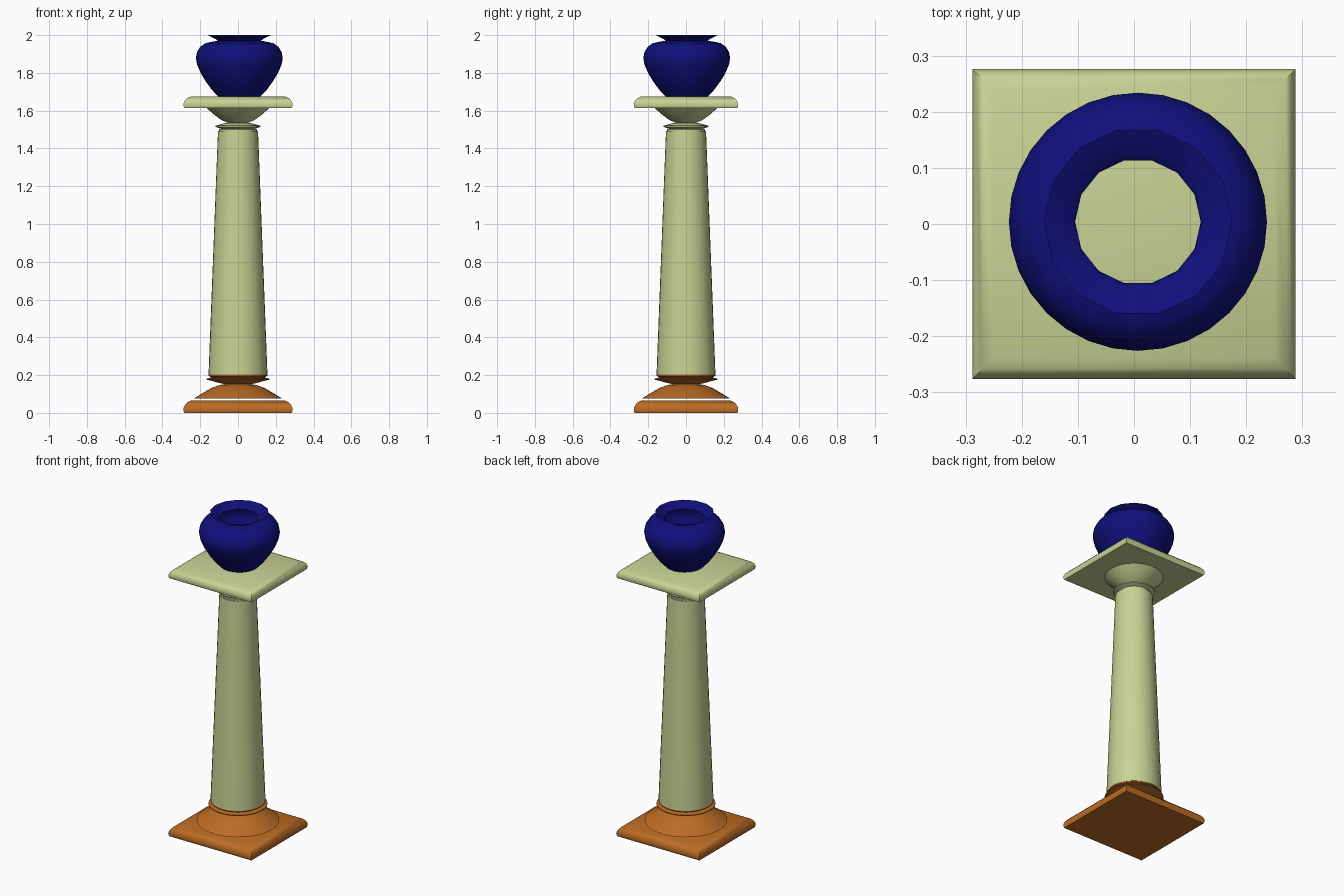
import bpy, bmesh, math

cube = bpy.data.objects.get("Cube")
if cube:
    bpy.data.objects.remove(cube)


def make_material(name, rgb):
    mat = bpy.data.materials.new(name)
    mat.use_nodes = True
    mat.diffuse_color = (*rgb, 1)
    mat.node_tree.nodes["Principled BSDF"].inputs["Base Color"].default_value = (*rgb, 1)
    return mat


GREEN = make_material("pale green stone", (0.58, 0.65, 0.30))
ORANGE = make_material("burnt orange", (0.50, 0.15, 0.018))
BLUE = make_material("navy glaze", (0.005, 0.005, 0.20))


def loft(name, rings, mat, cap=False, angle=40):
    """Skin a stack of point rings, listed from bottom to top."""
    bm = bmesh.new()
    loops = [[bm.verts.new(p) for p in ring] for ring in rings]
    for low, high in zip(loops, loops[1:]):
        for i in range(len(low)):
            k = (i + 1) % len(low)
            bm.faces.new((low[i], low[k], high[k], high[i]))
    if cap:
        bm.faces.new(loops[0][::-1])
        bm.faces.new(loops[-1])
    mesh = bpy.data.meshes.new(name)
    bm.to_mesh(mesh)
    bm.free()
    mesh.materials.append(mat)
    obj = bpy.data.objects.new(name, mesh)
    bpy.context.collection.objects.link(obj)
    bpy.ops.object.select_all(action="DESELECT")
    obj.select_set(True)
    bpy.context.view_layer.objects.active = obj
    bpy.ops.object.shade_smooth_by_angle(angle=math.radians(angle))
    return obj


def lathe(name, profile, mat, sides=32, cap=False, centre=(0, 0), angle=40):
    turns = [2 * math.pi * i / sides for i in range(sides)]
    rings = [[(centre[0] + r * math.cos(a), centre[1] + r * math.sin(a), z)
              for a in turns] for r, z in profile]
    return loft(name, rings, mat, cap, angle)


def slab(name, bottom, height, mat):
    """Rectangular slab with a rounded, mitred upper edge."""
    steps = [(0.004, 0), (0, 0.15), (0, 0.4), (0.006, 0.62), (0.018, 0.84), (0.038, 1)]
    rings = []
    for inset, t in steps:
        x, y, z = 0.288 - inset, 0.276 - inset, bottom + height * t
        rings.append([(-x, -y, z), (x, -y, z), (x, y, z), (-x, y, z)])
    return loft(name, rings, mat, cap=True)


# Foot of the column
slab("base_slab", 0, 0.065, ORANGE)
lathe("base_flare", [(0.235, 0.075), (0.19, 0.103), (0.14, 0.132),
                     (0.10, 0.147), (0.07, 0.152)], ORANGE)
lathe("base_ring", [(0.07, 0.152), (0.105, 0.160), (0.14, 0.170), (0.167, 0.176),
                    (0.167, 0.181), (0.14, 0.187), (0.155, 0.196), (0.155, 0.203)], ORANGE)

# Tapered shaft
lathe("shaft", [(0.156, 0.203), (0.106, 1.492)], GREEN, cap=True)

# Head of the column
lathe("neck_ring", [(0.10, 1.492), (0.10, 1.501), (0.09, 1.504), (0.118, 1.514),
                    (0.118, 1.521), (0.085, 1.530), (0.055, 1.536)], GREEN)
lathe("capital_bowl", [(0.055, 1.536), (0.09, 1.552), (0.13, 1.582), (0.165, 1.613)], GREEN)
slab("top_slab", 1.615, 0.06, GREEN)

# Vase, open at the mouth
CENTRE = (0.007, 0.004)
lathe("vase_body", [(0.112, 1.676), (0.145, 1.71), (0.178, 1.755), (0.205, 1.80),
                    (0.224, 1.845), (0.230, 1.878), (0.224, 1.91), (0.207, 1.938),
                    (0.18, 1.957), (0.14, 1.966), (0.112, 1.970)],
      BLUE, centre=CENTRE, angle=60)
lathe("vase_rim", [(0.112, 1.968), (0.122, 1.977), (0.145, 1.989), (0.168, 2.0)],
      BLUE, sides=14, centre=CENTRE, angle=24)
